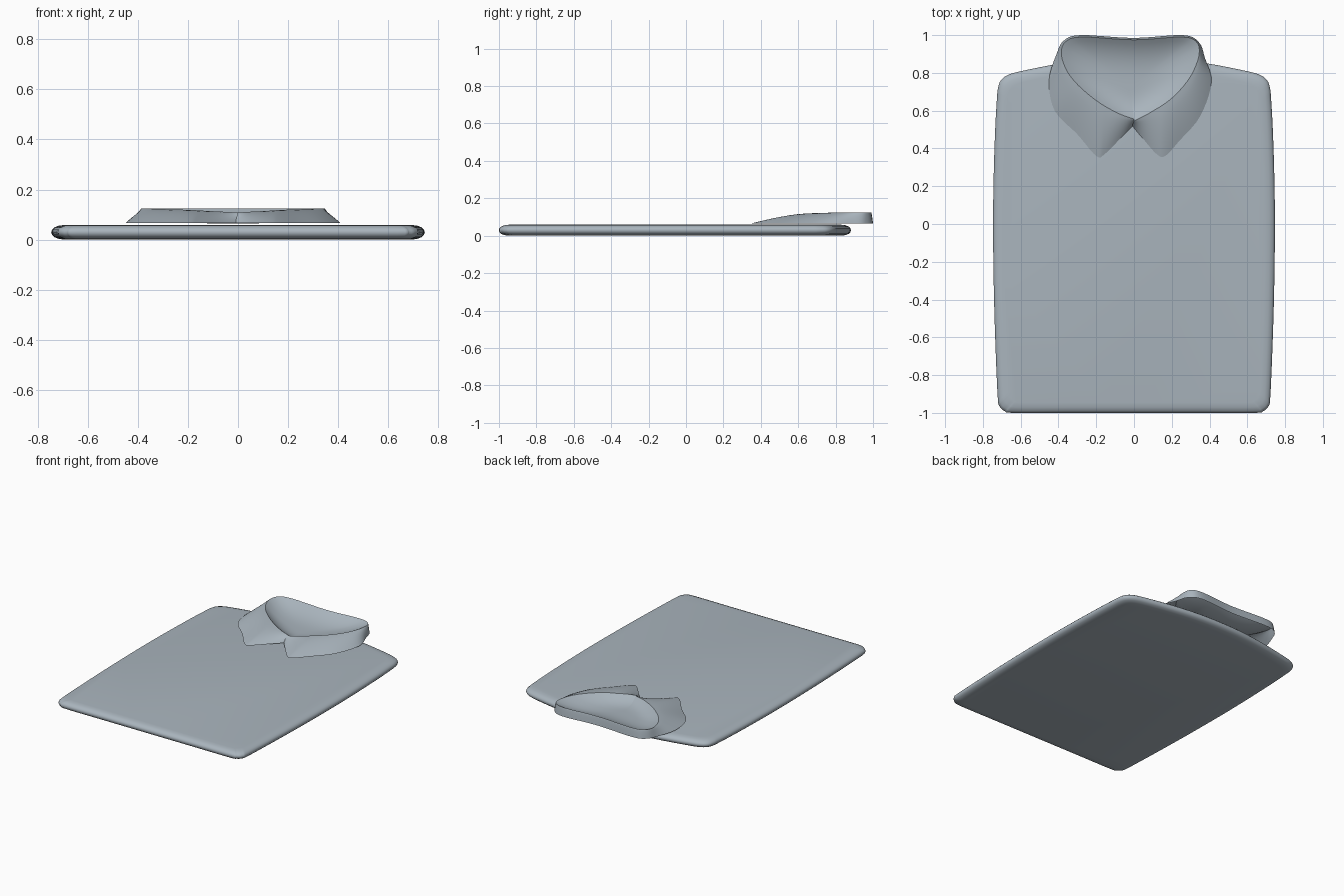
import bpy, math
from mathutils import Vector

if "Cube" in bpy.data.objects:
    bpy.data.objects.remove(bpy.data.objects["Cube"])

cloth = bpy.data.materials.new("blue grey cloth")
cloth.diffuse_color = (0.40, 0.46, 0.51, 1)
cloth.use_nodes = True
cloth.node_tree.nodes["Principled BSDF"].inputs["Base Color"].default_value = cloth.diffuse_color


def smooth_path(pts, n, closed=False):
    """Catmull-Rom resampling of points of any dimension."""
    out, m = [], len(pts)
    get = (lambda i: pts[i % m]) if closed else (lambda i: pts[max(0, min(m - 1, i))])
    for i in range(m if closed else m - 1):
        for k in range(n):
            t = k / n
            out.append(tuple(
                0.5 * (2 * b + (c - a) * t + (2 * a - 5 * b + 4 * c - d) * t * t
                       + (3 * b - a - 3 * c + d) * t ** 3)
                for a, b, c, d in zip(get(i - 1), get(i), get(i + 1), get(i + 2))))
    if not closed:
        out.append(tuple(pts[-1]))
    return out


def skin(name, rows, closed, cap_first=False, cap_last=False, angle=50):
    """Join rows of points with quads, optionally capping the ends."""
    n = len(rows[0])
    verts = [p for r in rows for p in r]
    faces = []
    for r in range(len(rows) - 1):
        for i in range(n if closed else n - 1):
            j = (i + 1) % n
            faces.append((r * n + i, (r + 1) * n + i, (r + 1) * n + j, r * n + j))
    if cap_first:
        faces.append(tuple(range(n)))
    if cap_last:
        faces.append(tuple(reversed(range((len(rows) - 1) * n, len(rows) * n))))
    me = bpy.data.meshes.new(name)
    me.from_pydata(verts, [], faces)
    me.materials.append(cloth)
    ob = bpy.data.objects.new(name, me)
    bpy.context.collection.objects.link(ob)
    bpy.context.view_layer.objects.active = ob
    ob.select_set(True)
    bpy.ops.object.shade_smooth_by_angle(angle=math.radians(angle))
    ob.select_set(False)
    return ob


# folded body: mirrored outline, lofted with rounded edges (top to bottom)
half = [(0, -1), (0.35, -1), (0.64, -1), (0.685, -0.99), (0.712, -0.965),
        (0.722, -0.91), (0.735, -0.6), (0.743, -0.3), (0.746, 0), (0.743, 0.25),
        (0.735, 0.5), (0.726, 0.66), (0.72, 0.72), (0.703, 0.763), (0.66, 0.792),
        (0.58, 0.813), (0.4, 0.848), (0.2, 0.874), (0, 0.882)]
outline = smooth_path(half + [(-x, y) for x, y in half[-2:0:-1]], 4, True)
edge = [(0.055, 0.059), (0.03, 0.056), (0.012, 0.049), (0.003, 0.04), (0, 0.03),
        (0.003, 0.019), (0.012, 0.010), (0.03, 0.003), (0.055, 0.0)]
cy = -0.06
rows = [[(x * (0.746 - d) / 0.746, cy + (y - cy) * (0.94 - d) / 0.94, z)
         for x, y in outline] for d, z in edge]
skin("folded_body", rows, True, True, True)

# collar stations, counter-clockwise: fold x, y, z and outer edge x, y
stations = [
    (0.0, 0.545, 0.108, -0.01, 0.52), (0.06, 0.575, 0.112, 0.045, 0.455),
    (0.12, 0.61, 0.115, 0.12, 0.37), (0.16, 0.635, 0.118, 0.165, 0.36),
    (0.21, 0.675, 0.12, 0.24, 0.44), (0.27, 0.74, 0.122, 0.35, 0.57),
    (0.315, 0.81, 0.124, 0.41, 0.75), (0.345, 0.9, 0.125, 0.375, 0.88),
    (0.33, 0.965, 0.125, 0.345, 0.96), (0.25, 0.99, 0.125, 0.26, 1.0),
    (0.0, 0.975, 0.125, 0.0, 0.985), (-0.27, 0.99, 0.125, -0.28, 1.0),
    (-0.36, 0.967, 0.125, -0.37, 0.972), (-0.385, 0.905, 0.125, -0.41, 0.9),
    (-0.36, 0.82, 0.124, -0.45, 0.76), (-0.31, 0.75, 0.122, -0.42, 0.6),
    (-0.24, 0.685, 0.12, -0.30, 0.475), (-0.18, 0.64, 0.118, -0.20, 0.36),
    (-0.13, 0.61, 0.115, -0.155, 0.37), (-0.07, 0.58, 0.112, -0.07, 0.455),
    (0.0, 0.555, 0.108, 0.005, 0.53)]
ring = smooth_path(stations, 5)

# turned-down collar leaf, arched between fold and outer edge
low = 0.066
leaf = []
for k in range(9):
    t = k / 8
    leaf.append([(fx + (ox - fx) * t, fy + (oy - fy) * t,
                  min(0.126, fz + (low - fz) * t ** 1.4))
                 for fx, fy, fz, ox, oy in ring])
skin("collar_leaf", leaf, False)

# inner neck: shallow bowl dropping from the fold to just above the body
c = Vector((-0.02, 0.72))
bowl = []
for k in range(1, 13):
    s = k / 12
    bowl.append([(c.x + (fx - c.x) * s, c.y + (fy - c.y) * s,
                  0.064 + (fz - 0.064) * s ** 3) for fx, fy, fz, ox, oy in ring])
skin("inner_neck", bowl, True, True)
